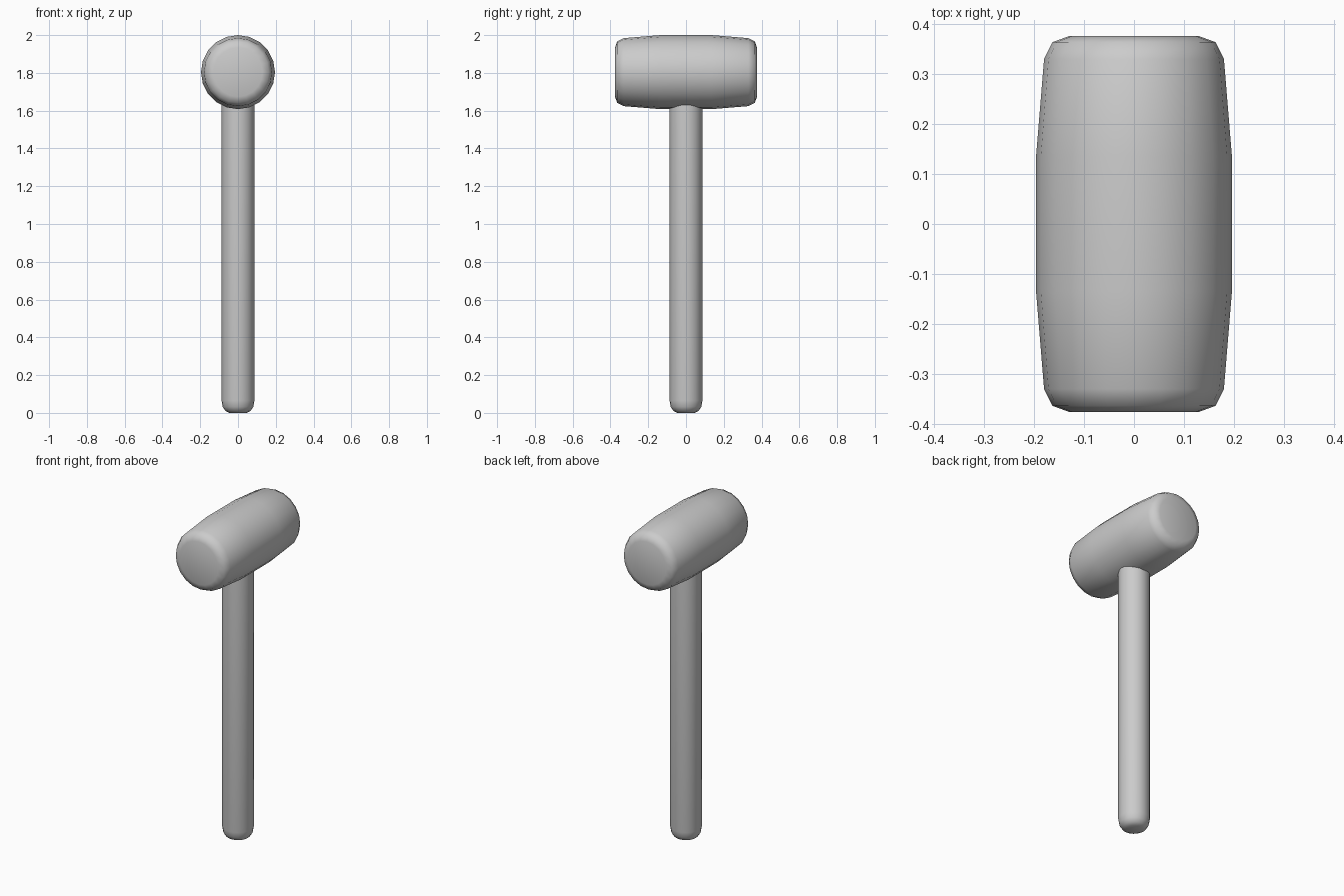
import bpy, bmesh, math

if "Cube" in bpy.data.objects:
    bpy.data.objects.remove(bpy.data.objects["Cube"])


def lathe(name, profile, sides):
    """Revolve (radius, height) points about z and cap both ends."""
    bm = bmesh.new()
    rings = []
    for r, z in profile:
        angles = [2 * math.pi * i / sides for i in range(sides)]
        rings.append([bm.verts.new((r * math.cos(a), r * math.sin(a), z)) for a in angles])
    for low, high in zip(rings, rings[1:]):
        for i in range(sides):
            j = (i + 1) % sides
            bm.faces.new((low[i], low[j], high[j], high[i]))
    bm.faces.new(rings[0][::-1])
    bm.faces.new(rings[-1])
    mesh = bpy.data.meshes.new(name)
    bm.to_mesh(mesh)
    bm.free()
    obj = bpy.data.objects.new(name, mesh)
    bpy.context.collection.objects.link(obj)
    bpy.ops.object.select_all(action='DESELECT')
    obj.select_set(True)
    bpy.context.view_layer.objects.active = obj
    bpy.ops.object.shade_smooth_by_angle(angle=math.radians(60))
    return obj


# Barrel-shaped head lying along y, symmetric about its middle
half = [(0.196, 0.135), (0.18, 0.33), (0.163, 0.364), (0.13, 0.376)]
head = lathe("mallet_head", [(r, -y) for r, y in reversed(half)] + half, 20)
head.rotation_euler = (math.pi / 2, 0, 0)
head.location.z = 1.804

# Straight round handle with a rounded butt, running up into the head
lathe("handle", [(0.045, 0), (0.067, 0.011), (0.081, 0.032), (0.087, 0.065), (0.087, 1.68)], 20)
